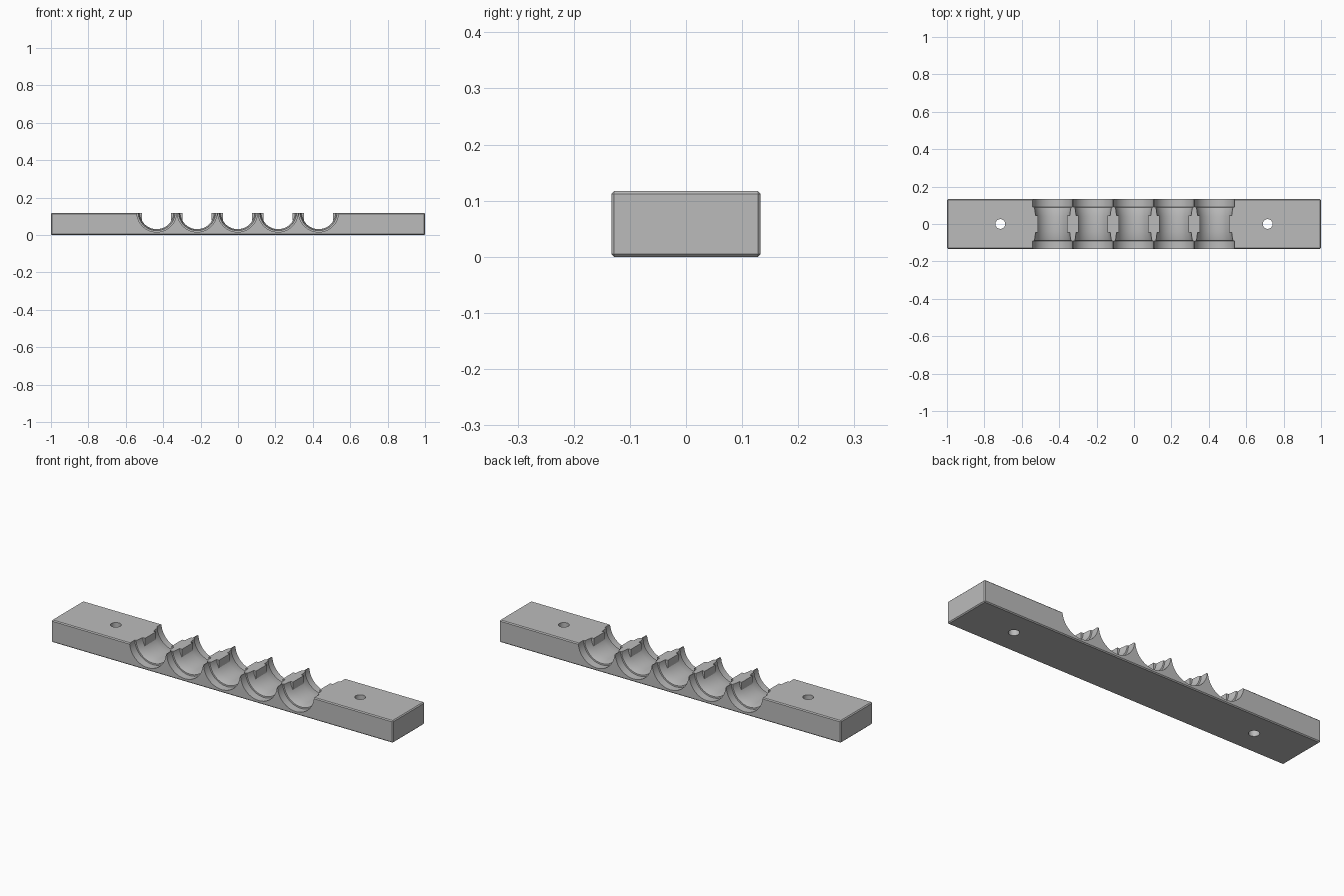
import bpy, bmesh, math
from mathutils import Matrix, Vector

old = bpy.data.objects.get("Cube")
if old:
    bpy.data.objects.remove(old)

LENGTH, DEPTH, HEIGHT = 2.0, 0.266, 0.117
PITCH, COUNT = 0.2165, 5
AXIS_Z = 0.122
OFFSET = -0.002

grey = bpy.data.materials.new("plain grey")
grey.use_nodes = True
grey.diffuse_color = (0.5, 0.5, 0.5, 1)
grey.node_tree.nodes["Principled BSDF"].inputs["Base Color"].default_value = (0.5, 0.5, 0.5, 1)


def make_object(name, bm):
    bmesh.ops.recalc_face_normals(bm, faces=bm.faces)
    mesh = bpy.data.meshes.new(name)
    bm.to_mesh(mesh)
    bm.free()
    mesh.materials.append(grey)
    ob = bpy.data.objects.new(name, mesh)
    bpy.context.collection.objects.link(ob)
    return ob


def add_box(bm, size, centre):
    m = Matrix.Translation(centre) @ Matrix.Diagonal((*size, 1))
    bmesh.ops.create_cube(bm, size=1, matrix=m)


def add_bore(bm, x, profile, segments=64):
    """Closed solid of rings (y, radius) turned about an axis along y."""
    rings = []
    for y, r in profile:
        rings.append([bm.verts.new((x + r * math.cos(a), y, AXIS_Z + r * math.sin(a)))
                      for a in (math.tau * (i + 0.5) / segments for i in range(segments))])
    for low, high in zip(rings, rings[1:]):
        for i in range(segments):
            j = (i + 1) % segments
            bm.faces.new((low[i], low[j], high[j], high[i]))
    bm.faces.new(rings[0])
    bm.faces.new(rings[-1])


def apply_boolean(target, other, operation):
    mod = target.modifiers.new(operation.lower(), "BOOLEAN")
    mod.operation, mod.object, mod.solver = operation, other, "EXACT"
    bpy.context.view_layer.objects.active = target
    bpy.ops.object.modifier_apply(modifier=mod.name)
    bpy.data.objects.remove(other)


# Bar with lightly chamfered edges
bm = bmesh.new()
add_box(bm, (LENGTH, DEPTH, HEIGHT), Vector((0, 0, HEIGHT / 2)))
bmesh.ops.bevel(bm, geom=bm.edges[:], offset=0.005, segments=1, affect="EDGES")
bar = make_object("cradle_bar", bm)

# Stepped half-round cradles and the two screw holes
half = [(0.15, 0.1065), (0.09, 0.1065), (0.0895, 0.099), (0.08, 0.096), (0.04, 0.091)]
profile = [(-y, r) for y, r in half] + [(y, r) for y, r in reversed(half)]
bm = bmesh.new()
for i in range(COUNT):
    add_bore(bm, OFFSET + (i - (COUNT - 1) / 2) * PITCH, profile)
for side in (-1, 1):
    bmesh.ops.create_cone(bm, cap_ends=True, segments=32, radius1=0.026, radius2=0.026,
                          depth=0.4, matrix=Matrix.Translation((side * 0.715, 0, HEIGHT / 2)))
apply_boolean(bar, make_object("cradle_cutter", bm), "DIFFERENCE")

# Flat-sided tabs at the middle of every ridge
bm = bmesh.new()
for i in range(COUNT + 1):
    x = OFFSET + (i - COUNT / 2) * PITCH
    add_box(bm, (0.062, 0.09, 0.041), Vector((x, 0, HEIGHT - 0.0205)))
apply_boolean(bar, make_object("ridge_tabs", bm), "UNION")

# Smooth bores with sharp steps
bpy.ops.object.select_all(action="DESELECT")
bar.select_set(True)
bpy.context.view_layer.objects.active = bar
bpy.ops.object.shade_smooth_by_angle(angle=math.radians(20))
